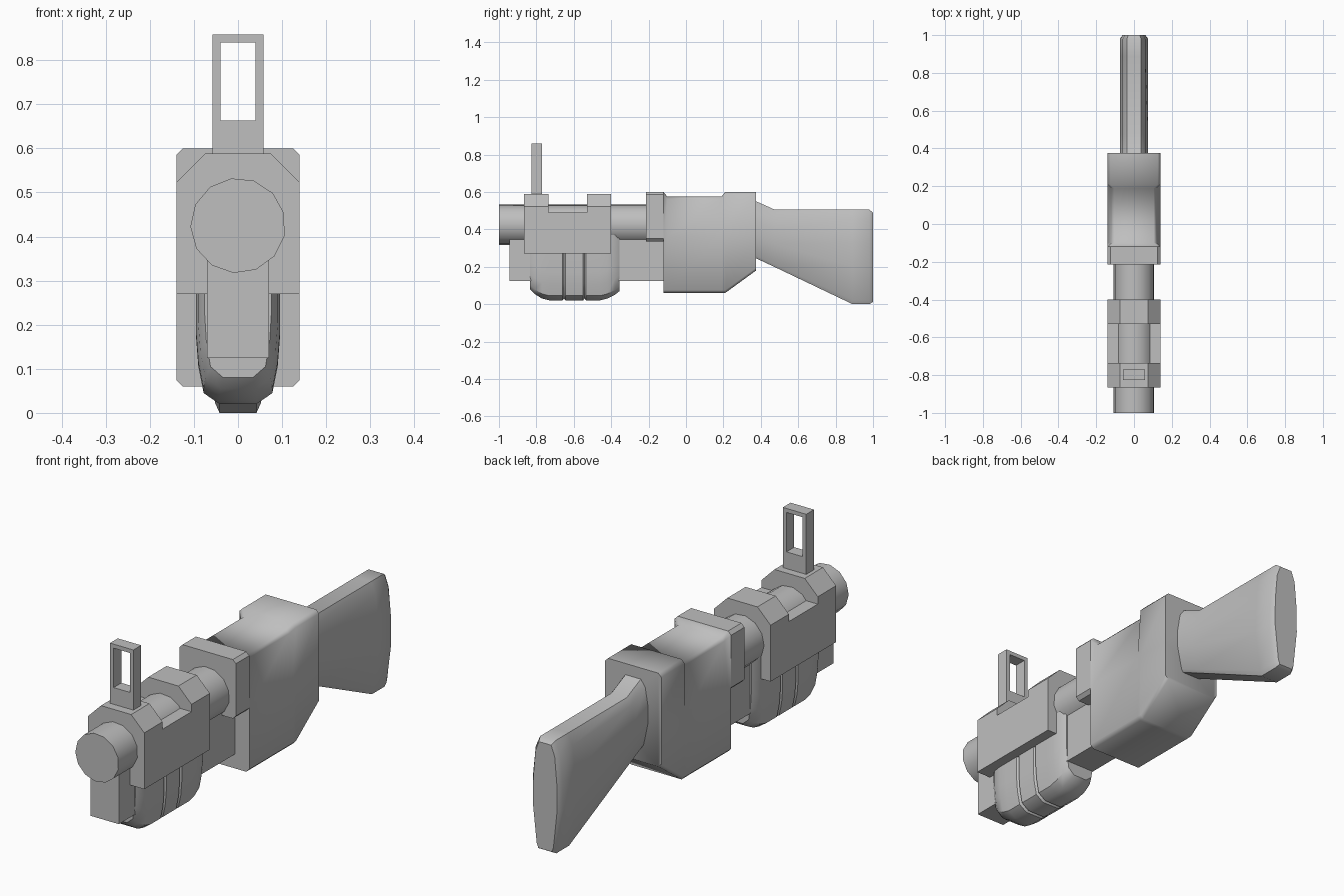
import bpy, bmesh, math

if "Cube" in bpy.data.objects:
    bpy.data.objects.remove(bpy.data.objects["Cube"])

grey = bpy.data.materials.new("plain grey")
grey.use_nodes = True
colour = (0.52, 0.52, 0.52, 1)
grey.diffuse_color = colour
grey.node_tree.nodes["Principled BSDF"].inputs["Base Color"].default_value = colour


def finish(name, bm, angle=None):
    bmesh.ops.recalc_face_normals(bm, faces=bm.faces)
    mesh = bpy.data.meshes.new(name)
    bm.to_mesh(mesh)
    bm.free()
    mesh.materials.append(grey)
    obj = bpy.data.objects.new(name, mesh)
    bpy.context.collection.objects.link(obj)
    if angle:
        bpy.ops.object.select_all(action='DESELECT')
        obj.select_set(True)
        bpy.context.view_layer.objects.active = obj
        bpy.ops.object.shade_smooth_by_angle(angle=math.radians(angle))
    return obj


def loft(name, sections, angle=None):
    """Skin (y, right-half outline from bottom to top) sections, mirrored in x."""
    bm = bmesh.new()
    rings = []
    for y, half in sections:
        outline = half + [(-x, z) for x, z in reversed(half)]
        rings.append([bm.verts.new((x, y, z)) for x, z in outline])
    n = len(rings[0])
    for a, b in zip(rings, rings[1:]):
        for i in range(n):
            j = (i + 1) % n
            bm.faces.new((a[i], a[j], b[j], b[i]))
    bm.faces.new(rings[0])
    bm.faces.new(rings[-1])
    return finish(name, bm, angle)


def block(name, half_width, y0, y1, z0, z1):
    half = [(half_width, z0), (half_width, z1)]
    return loft(name, [(y0, half), (y1, half)])


# Barrel and the rail beneath it
barrel = []
sides = 13
bm = bmesh.new()
for y in (-1.0, -0.15):
    barrel.append([bm.verts.new((0.108 * math.sin(a), y, 0.425 + 0.108 * math.cos(a)))
                   for a in (math.tau * (i - 0.3) / sides for i in range(sides))])
for i in range(sides):
    j = (i + 1) % sides
    bm.faces.new((barrel[0][i], barrel[0][j], barrel[1][j], barrel[1][i]))
for ring in barrel:
    bm.faces.new(ring)
finish("barrel", bm, 35)
block("under_rail", 0.07, -0.945, -0.1, 0.125, 0.36)

# Clamp around the barrel: two chamfered collars joined by a lower saddle
collar = [(0.14, 0.27), (0.14, 0.523), (0.075, 0.588)]
loft("front_collar", [(-0.865, collar), (-0.735, collar)])
loft("rear_collar", [(-0.53, collar), (-0.40, collar)])
block("clamp_saddle", 0.14, -0.735, -0.53, 0.27, 0.49)

# Sight frame with an open window
bm = bmesh.new()
outer = [(-0.058, 0.58), (0.058, 0.58), (0.058, 0.858), (-0.058, 0.858)]
inner = [(-0.04, 0.663), (0.04, 0.663), (0.04, 0.84), (-0.04, 0.84)]
loops = [[bm.verts.new((x, y, z)) for x, z in loop]
         for loop, y in ((outer, -0.825), (outer, -0.77), (inner, -0.77), (inner, -0.825))]
for k in range(4):
    a, b = loops[k], loops[(k + 1) % 4]
    for i in range(4):
        j = (i + 1) % 4
        bm.faces.new((a[i], a[j], b[j], b[i]))
finish("sight_frame", bm)


# Foregrip with rounded ends and two grooves
def grip(y, bottom, s=1.0):
    return y, [(0.042 * s, bottom), (0.078 * s, bottom + 0.025),
               (0.09 * s, bottom + 0.085), (0.095 * s, bottom + 0.15), (0.095 * s, 0.37)]


loft("foregrip", [
    grip(-0.835, 0.08, 0.8), grip(-0.81, 0.055, 0.95), grip(-0.77, 0.03), grip(-0.73, 0.02),
    grip(-0.66, 0.02), grip(-0.652, 0.03, 0.92), grip(-0.644, 0.02),
    grip(-0.55, 0.02), grip(-0.542, 0.03, 0.92), grip(-0.534, 0.02),
    grip(-0.46, 0.02), grip(-0.42, 0.03), grip(-0.38, 0.05, 0.95), grip(-0.355, 0.07, 0.8),
], 40)


# Receiver: raised nose, then a body with a waisted middle
def shell(y, bottom, top=0.6, width=0.14, c=0.015):
    return y, [(0.14 - c, bottom), (0.14, bottom + c), (0.14, 0.36),
               (width, top - c), (width - c, top)]


loft("receiver_nose", [shell(-0.215, 0.335), shell(-0.12, 0.335)], 40)
loft("receiver_body", [
    shell(-0.12, 0.06), shell(-0.10, 0.06, 0.575, 0.12), shell(0.19, 0.06, 0.575, 0.12),
    shell(0.21, 0.06), shell(0.375, 0.18),
], 60)


# Shoulder stock, fattest at mid height and flaring to the rear
def stock(y, bottom, top, s=1.0):
    h = top - bottom
    return y, [(0.042 * s, bottom), (0.052 * s, bottom + 0.045 * h), (0.075 * s, bottom + 0.4 * h),
               (0.073 * s, bottom + 0.65 * h), (0.06 * s, bottom + 0.9 * h), (0.038 * s, top)]


loft("shoulder_stock", [
    stock(0.37, 0.247, 0.552), stock(0.475, 0.198, 0.505), stock(0.89, 0.0, 0.505),
    stock(0.98, 0.0, 0.505), stock(1.0, 0.012, 0.49, 0.8),
], 40)
